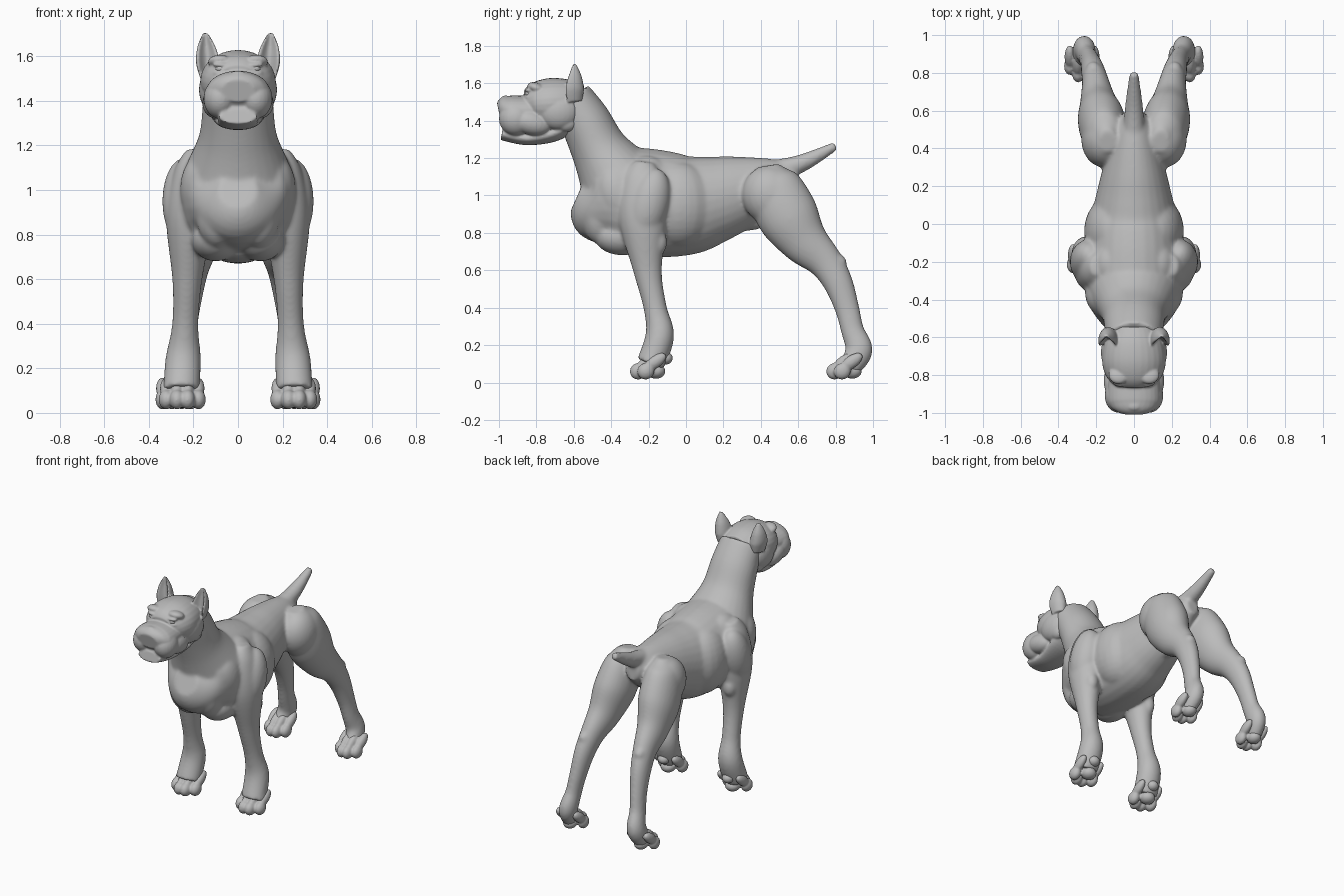
import bpy
import bmesh
from math import sin, cos, pi, radians
from mathutils import Matrix, Vector

default_cube = bpy.data.objects.get("Cube")
if default_cube:
    bpy.data.objects.remove(default_cube, do_unlink=True)

SEGMENTS = 28
STEPS = 6

# One plain clay colour for the whole animal
clay = bpy.data.materials.new("clay_grey")
clay.use_nodes = True
clay.diffuse_color = (.5, .5, .5, 1)
clay.node_tree.nodes["Principled BSDF"].inputs["Base Color"].default_value = clay.diffuse_color


def blend(pair, t):
    """Value between the two ends of a pair."""
    start, end = pair
    return start + (end - start) * t


def smooth_path(path):
    """Catmull-Rom interpolation through the path's (y, z, radius) points."""
    points = [Vector(p) for p in path]
    points = [points[0], *points, points[-1]]
    result = []
    for before, start, end, after in zip(points, points[1:], points[2:], points[3:]):
        for step in range(STEPS):
            t = step / STEPS
            linear = end - before
            square = before * 2 - start * 5 + end * 4 - after
            cube = start * 3 - before - end * 3 + after
            result.append(start + (linear * t + square * t ** 2 + cube * t ** 3) / 2)
    return result + [points[-1]]


def tube(bm, path, width=(1, 1), x=(0, 0), sides=(1,), scoop=0):
    """Loft of ellipses square to a (y, z, radius) path; width and x blend from end to end."""
    centres = smooth_path(path)
    last = len(centres) - 1
    for side in sides:
        rings = []
        for i, centre in enumerate(centres):
            tangent = (centres[min(i + 1, last)] - centres[max(i - 1, 0)]).yx
            normal = Vector((tangent.x, -tangent.y)).normalized()
            y, z, radius = centre
            middle = blend(x, i / last)
            half_width = radius * blend(width, i / last)
            ring = []
            for k in range(SEGMENTS):
                angle = 2 * pi * k / SEGMENTS
                across, along = sin(angle), cos(angle)
                if along < 0:
                    along *= 1 - scoop * (1 - across * across)
                ring.append(bm.verts.new((side * (middle + half_width * across),
                                          y + radius * along * normal.x,
                                          z + radius * along * normal.y)))
            rings.append(ring)
        for low, high in zip(rings, rings[1:]):
            for k in range(SEGMENTS):
                n = (k + 1) % SEGMENTS
                bm.faces.new((low[k], low[n], high[n], high[k]))
        bm.faces.new(rings[0])
        bm.faces.new(rings[-1])


PAIR = (1, -1)


def blob(bm, centre, radii, tilt=0, sides=PAIR):
    """Ellipsoid tilted about the x axis, by default repeated on the other side."""
    x, y, z = centre
    for side in sides:
        place = Matrix.Translation((side * x, y, z))
        shape = Matrix.Rotation(radians(tilt), 4, "X") @ Matrix.Diagonal((*radii, 1))
        bmesh.ops.create_uvsphere(bm, u_segments=24, v_segments=16, radius=1,
                                  matrix=place @ shape)


def paw(bm, x, y, size):
    """Four arched toes in front of a pad, outer toes set further back."""
    for spread in (-1.5, -.5, .5, 1.5):
        toe_x = x + spread * size * .048
        toe_y = y + spread ** 2 * .02
        blob(bm, (toe_x, toe_y + .06, .11), (.028, .07, .034), tilt=35)
        blob(bm, (toe_x, toe_y + .01, .06), (.034 * size, .046, .044), tilt=20)
    blob(bm, (x, y + .11, .06), (.05 * size, .05, .04))
    # Heel pad
    blob(bm, (x, y + .16, .13), (.04, .04, .035))


def finish(name, bm, voxel=None, passes=0):
    """Turn the parts into an object, fused into one skin when a voxel size is given."""
    bmesh.ops.recalc_face_normals(bm, faces=bm.faces)
    mesh = bpy.data.meshes.new(name)
    bm.to_mesh(mesh)
    bm.free()
    mesh.materials.append(clay)
    mesh.polygons.foreach_set("use_smooth", [True] * len(mesh.polygons))
    obj = bpy.data.objects.new(name, mesh)
    bpy.context.collection.objects.link(obj)
    if voxel:
        remesh = obj.modifiers.new("fuse_parts", "REMESH")
        remesh.mode = "VOXEL"
        remesh.voxel_size = voxel
        remesh.use_smooth_shade = True
        relax = obj.modifiers.new("soften", "SMOOTH")
        relax.factor = .5
        relax.iterations = passes


body = bmesh.new()

# Torso from breast to rump, with the rib cage
tube(body, [(-.58, 1, .09), (-.5, .97, .21), (-.38, .98, .275), (-.2, .96, .29), (0, .95, .27),
            (.15, .98, .235), (.3, 1.02, .195), (.5, 1.07, .125), (.6, 1.08, .06)],
     width=(.95, .8))
blob(body, (.1, -.04, .95), (.165, .2, .23))

# Neck
tube(body, [(-.36, 1.08, .22), (-.46, 1.24, .155), (-.54, 1.4, .135), (-.62, 1.52, .12)],
     width=(1.1, 1.2))

# Tail
tube(body, [(.4, 1.12, .06), (.6, 1.165, .05), (.8, 1.265, .024)])

# Front legs from shoulder to pastern
tube(body, [(-.22, 1.18, .05), (-.23, 1.08, .11), (-.23, .88, .13), (-.205, .6, .077),
            (-.165, .4, .062), (-.14, .25, .077), (-.19, .1, .075)],
     width=(.65, 1.1), x=(.2, .255), sides=PAIR)

# Hind legs from hip to foot
tube(body, [(.44, 1.16, .06), (.46, 1.07, .14), (.54, .9, .165), (.63, .76, .13),
            (.74, .65, .095), (.81, .54, .08), (.86, .4, .066), (.89, .28, .062),
            (.925, .17, .073), (.87, .08, .06)],
     width=(.75, .8), x=(.14, .28), sides=PAIR)

# Muscles: upper arm, shoulder point, breast, brisket, shoulder blade, thigh
blob(body, (.24, -.2, .95), (.1, .11, .2), tilt=-15)
blob(body, (.16, -.36, 1), (.1, .12, .17), tilt=20)
blob(body, (.09, -.46, .9), (.1, .1, .16))
blob(body, (.1, -.34, .78), (.11, .15, .1))
blob(body, (.13, -.22, 1.08), (.1, .14, .13), tilt=30)
blob(body, (.16, .45, 1), (.12, .15, .16), tilt=20)

# Elbow, hock point and belly
blob(body, (.24, -.15, .75), (.045, .05, .07))
blob(body, (.215, .815, .64), (.04, .045, .045))
blob(body, (0, .3, .86), (.06, .14, .05), sides=(1,))

finish("body", body, voxel=.009, passes=16)

# Paws, crisper than the body
paws = bmesh.new()
paw(paws, .25, -.27, 1)
paw(paws, .275, .78, .9)
finish("paws", paws, voxel=.006, passes=8)

head = bmesh.new()

# Skull, muzzle and lower jaw
tube(head, [(-.54, 1.5, .09), (-.62, 1.495, .125), (-.72, 1.49, .138), (-.8, 1.485, .122),
            (-.85, 1.475, .085)], width=(1.2, 1.25))
tube(head, [(-.78, 1.45, .08), (-.92, 1.445, .09), (-.97, 1.45, .08), (-1, 1.445, .05)],
     width=(1.6, 1.5))
tube(head, [(-.6, 1.4, .045), (-.7, 1.335, .045), (-.85, 1.305, .036), (-.985, 1.33, .034)],
     width=(2.8, 2.5))

# Hanging lips, cheeks, jowls and brows
blob(head, (.08, -.91, 1.41), (.075, .09, .09))
blob(head, (.1, -.83, 1.39), (.06, .11, .065), tilt=-15)
blob(head, (.11, -.68, 1.45), (.065, .11, .1))
blob(head, (.11, -.64, 1.39), (.04, .06, .05))
blob(head, (.08, -.8, 1.575), (.055, .05, .028), tilt=-20)

# Eyelids above and below the eye
for lid in PAIR:
    blob(head, (.075, -.84, 1.544 + lid * .018), (.038, .022, .01))

# Nose pad and nostril wings
blob(head, (0, -.965, 1.505), (.05, .03, .03), sides=(1,))
blob(head, (.035, -.97, 1.49), (.02, .02, .02))

# Pointed ears, hollow at the front
tube(head, [(-.615, 1.5, .06), (-.62, 1.57, .075), (-.61, 1.64, .055), (-.6, 1.705, .014)],
     width=(.65, .8), x=(.13, .147), sides=PAIR, scoop=1.2)

finish("head", head, voxel=.006, passes=6)

# Eyes
eyes = bmesh.new()
blob(eyes, (.075, -.84, 1.544), (.026, .02, .017))
finish("eyes", eyes)
